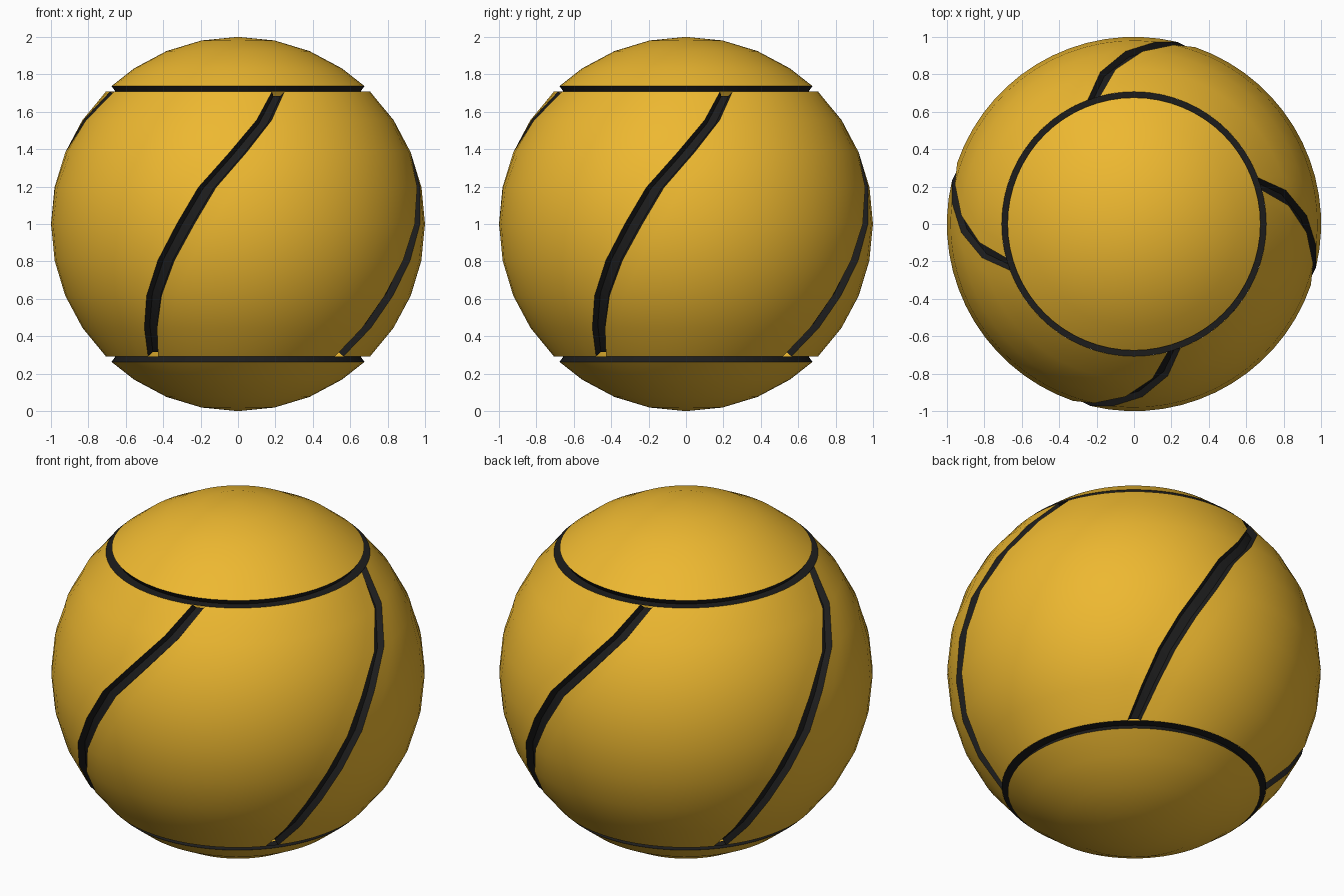
import bpy, bmesh
from math import radians, sin, cos

if "Cube" in bpy.data.objects:
    bpy.data.objects.remove(bpy.data.objects["Cube"])

COLS = 64
STEP = 360 / COLS          # one column is as wide as a seam
FLOOR = 0.967              # radius of the groove floor
CAP_LAT = 47.5             # latitude of the cap edge


def material(name, colour):
    m = bpy.data.materials.new(name)
    m.diffuse_color = colour
    m.use_nodes = True
    m.node_tree.nodes["Principled BSDF"].inputs["Base Color"].default_value = m.diffuse_color
    return m


yellow = material("yellow_leather", (0.85, 0.48, 0.03, 1))
black = material("black_seam", (0.012, 0.012, 0.012, 1))


def point(lat, lon, r=1.0):
    la, lo = radians(lat), radians(lon)
    return (r * cos(la) * sin(lo), -r * cos(la) * cos(lo), 1 + r * sin(la))


def grid(name, rows, mat, closed=False):
    """Skin a list of point rows; faces point outwards when rows run downwards."""
    bm = bmesh.new()
    vs = [[bm.verts.new(p) for p in row] for row in rows]
    n = len(rows[0])
    for a, b in zip(vs, vs[1:]):
        for i in range(n if closed else n - 1):
            j = (i + 1) % n
            bm.faces.new((a[i], b[i], b[j], a[j]))
    bmesh.ops.remove_doubles(bm, verts=bm.verts, dist=1e-5)
    me = bpy.data.meshes.new(name)
    bm.to_mesh(me)
    bm.free()
    ob = bpy.data.objects.new(name, me)
    bpy.context.collection.objects.link(ob)
    me.materials.append(mat)
    bpy.ops.object.select_all(action='DESELECT')
    ob.select_set(True)
    bpy.context.view_layer.objects.active = ob
    bpy.ops.object.shade_smooth_by_angle(angle=radians(30))
    return ob


def ring(r, z):
    return [(r * sin(radians(i * STEP)), -r * cos(radians(i * STEP)), 1 + z)
            for i in range(COLS)]


# Curved seam path: latitude rows and the longitude of the seam centre on each
lats = [45 - 11.25 * i for i in range(9)]
lons = [17.7, 9.7, 0, -9.7, -16.3, -23.1, -29.1, -34.2, -40]
half = STEP / 2

# Four side panels and the sunken seams between them
for k in range(4):
    base = 90 * k
    panel = [[point(la, base + lo + half + STEP * c) for c in range(16)]
             for la, lo in zip(lats, lons)]
    grid(f"side_panel_{k + 1}", panel, yellow)
    section = ((-half, 1), (-half * 0.6, FLOOR), (half * 0.6, FLOOR), (half, 1))
    seam = [[point(la, base + lo + d, r) for d, r in section]
            for la, lo in zip(lats, lons)]
    grid(f"side_seam_{k + 1}", seam, black)

# Top and bottom caps with their ring grooves
cap_lats = [90, 78.75, 67.5, 56.25, CAP_LAT]
cap = [(cos(radians(a)), sin(radians(a))) for a in cap_lats]
groove = [cap[-1], (0.655, 0.707), (0.7071, 0.7071)]
for side, s in (("top", 1), ("bottom", -1)):
    for part, prof, mat in (("cap", cap, yellow), ("ring_groove", groove, black)):
        rows = [ring(r, s * z) for r, z in prof]
        grid(f"{side}_{part}", rows[::s], mat, closed=True)
